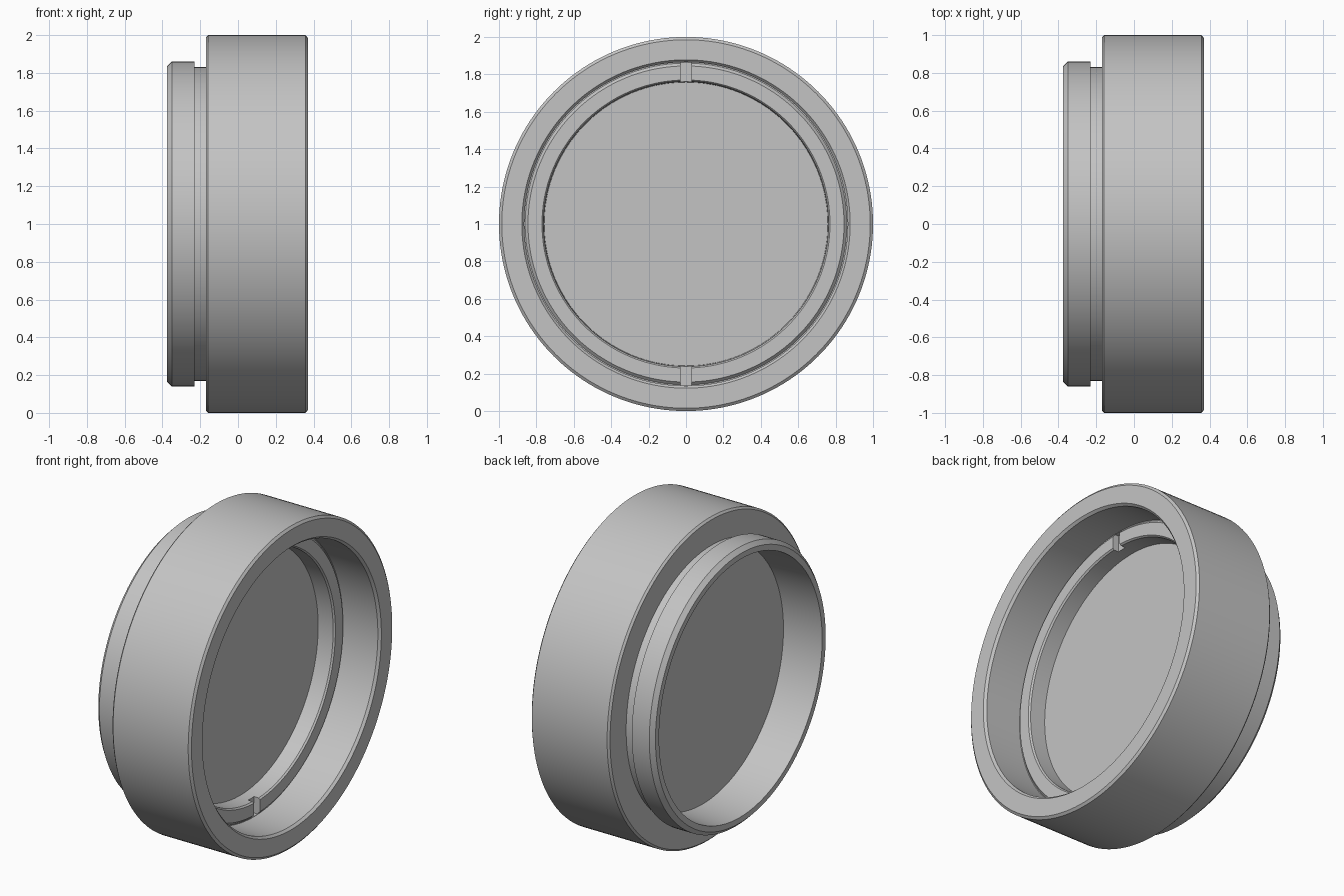
import bpy, bmesh, math
from mathutils import Matrix, Vector

if "Cube" in bpy.data.objects:
    bpy.data.objects.remove(bpy.data.objects["Cube"], do_unlink=True)

SEGMENTS = 160
CENTRE = Vector((0, 0, 1))

grey = bpy.data.materials.new("plain grey")
grey.use_nodes = True
colour = (0.55, 0.55, 0.55, 1)
grey.diffuse_color = colour
grey.node_tree.nodes["Principled BSDF"].inputs["Base Color"].default_value = colour


def make_object(name, bm):
    bmesh.ops.recalc_face_normals(bm, faces=bm.faces)
    mesh = bpy.data.meshes.new(name)
    bm.to_mesh(mesh)
    bm.free()
    mesh.materials.append(grey)
    obj = bpy.data.objects.new(name, mesh)
    bpy.context.collection.objects.link(obj)
    return obj


def lathe(name, profile):
    """Spin (x, radius) points around the x axis."""
    bm = bmesh.new()
    verts = [bm.verts.new((x, 0, CENTRE.z + r)) for x, r in profile]
    edges = [bm.edges.new(pair) for pair in zip(verts, verts[1:])]
    bmesh.ops.spin(bm, geom=verts + edges, cent=CENTRE, axis=(1, 0, 0),
                   angle=math.tau, steps=SEGMENTS, use_duplicate=False)
    bmesh.ops.remove_doubles(bm, verts=bm.verts, dist=1e-5)
    return make_object(name, bm)


# Cap body: rear recess, stepped outside, front bore, shelf and dividing wall
cap = lathe("cap_body", [
    (-0.12, 0), (-0.12, 0.785),                                   # rear of wall
    (-0.375, 0.80), (-0.375, 0.835), (-0.35, 0.86),               # rear rim
    (-0.23, 0.86), (-0.23, 0.83), (-0.17, 0.83),                  # neck
    (-0.17, 0.988), (-0.158, 1), (0.358, 1), (0.37, 0.985),       # outer wall
    (0.37, 0.878), (0.355, 0.865), (0.115, 0.865),                # front bore
    (0.115, 0.86), (0.13, 0.845), (0.13, 0.77), (0.12, 0.762),    # shelf
    (0.02, 0.758), (0.02, 0.0)])                                  # front of wall

# Two opposite key slots in the shelf
bm = bmesh.new()
for side in (1, -1):
    place = Matrix.Translation((0.14, 0, CENTRE.z + side * 0.803))
    bmesh.ops.create_cube(bm, size=1, matrix=place @ Matrix.Diagonal((0.1, 0.06, 0.12, 1)))
cutter = make_object("slot_cutter", bm)
cutter.hide_render = True

cut = cap.modifiers.new("key_slots", "BOOLEAN")
cut.operation = "DIFFERENCE"
cut.solver = "EXACT"
cut.object = cutter

bpy.ops.object.select_all(action="DESELECT")
cap.select_set(True)
bpy.context.view_layer.objects.active = cap
bpy.ops.object.modifier_apply(modifier=cut.name)
bpy.data.objects.remove(cutter, do_unlink=True)
bpy.ops.object.shade_smooth_by_angle(angle=math.radians(25))
